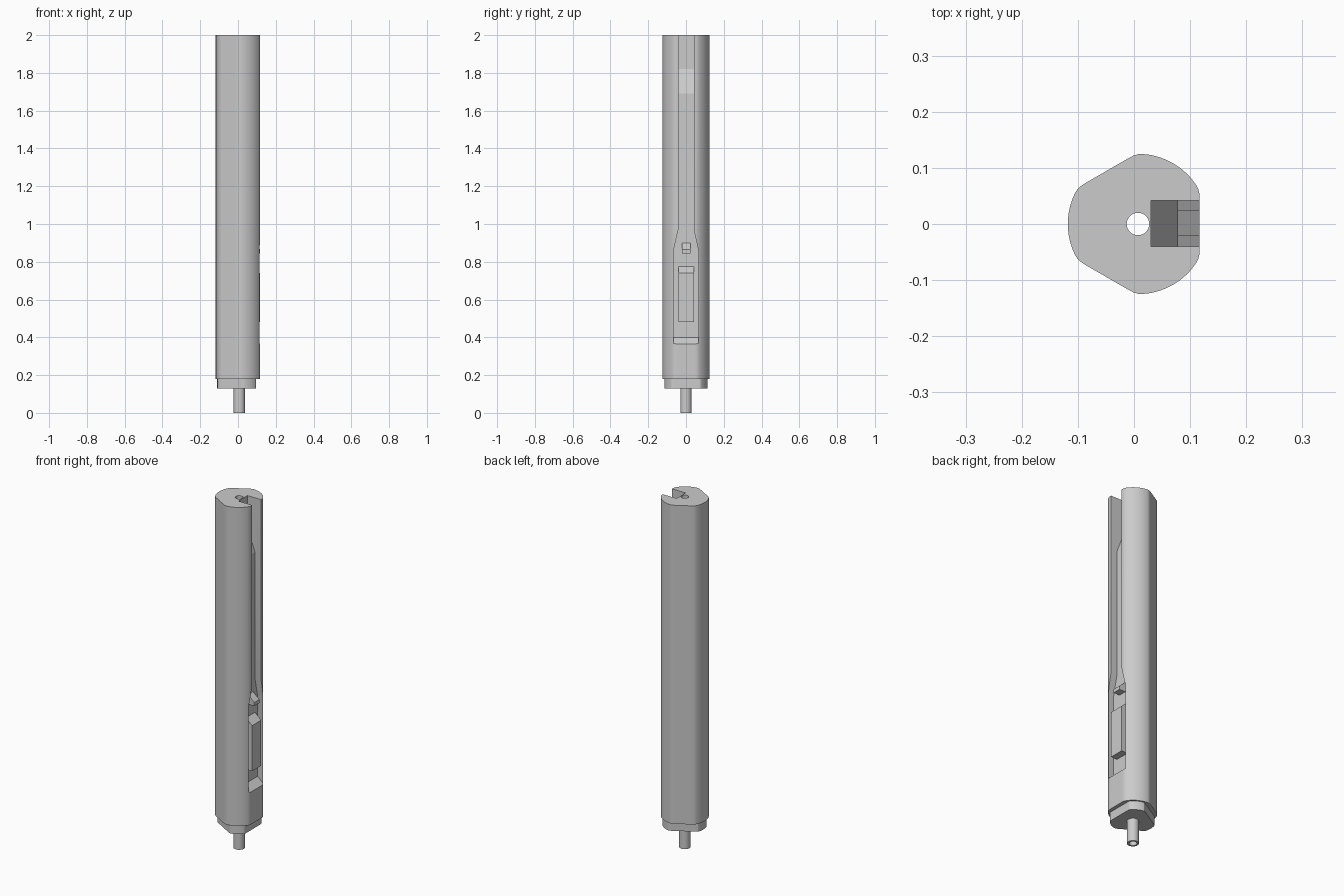
import bpy, bmesh, math
from mathutils import Vector

if "Cube" in bpy.data.objects:
    bpy.data.objects.remove(bpy.data.objects["Cube"], do_unlink=True)

AXIS = 0.007      # x of the bore
FLAT = 0.117      # x of the outer flat
FLOOR = 0.078     # x of the shallow slot floor

grey = bpy.data.materials.new("plain_grey")
grey.use_nodes = True
colour = (0.6, 0.6, 0.6, 1)
grey.diffuse_color = colour
grey.node_tree.nodes["Principled BSDF"].inputs["Base Color"].default_value = colour


def prism(name, points, offset):
    """Extrude a flat ring of 3D points along an offset."""
    bm = bmesh.new()
    face = bm.faces.new([bm.verts.new(p) for p in points])
    moved = bmesh.ops.extrude_face_region(bm, geom=[face])["geom"]
    bmesh.ops.translate(bm, vec=Vector(offset),
                        verts=[v for v in moved if isinstance(v, bmesh.types.BMVert)])
    bmesh.ops.recalc_face_normals(bm, faces=bm.faces)
    mesh = bpy.data.meshes.new(name)
    bm.to_mesh(mesh)
    bm.free()
    mesh.materials.append(grey)
    obj = bpy.data.objects.new(name, mesh)
    bpy.context.collection.objects.link(obj)
    return obj


def side_prism(name, xz, half, mid=0.001):
    """Prism from a side profile in x and z, running across y."""
    return prism(name, [(x, mid - half, z) for x, z in xz], (0, 2 * half, 0))


def lobed(name, radius, flat, low, high):
    """Round bar with three softly blended flats."""
    ring, power = [], 60
    for i in range(96):
        a = math.tau * i / 96
        from_flat = (a + math.pi / 3) % (math.tau / 3) - math.pi / 3
        plane = flat / math.cos(from_flat)
        r = (radius ** -power + plane ** -power) ** (-1 / power)
        ring.append((AXIS + r * math.cos(a), r * math.sin(a), low))
    return prism(name, ring, (0, 0, high - low))


def rod(name, radius, low, high):
    ring = [(AXIS + radius * math.cos(math.tau * i / 32),
             radius * math.sin(math.tau * i / 32), low) for i in range(32)]
    return prism(name, ring, (0, 0, high - low))


def activate(obj):
    bpy.ops.object.select_all(action='DESELECT')
    bpy.context.view_layer.objects.active = obj
    obj.select_set(True)


def cut(obj, cutter):
    activate(obj)
    mod = obj.modifiers.new("cut", 'BOOLEAN')
    mod.operation, mod.solver, mod.object = 'DIFFERENCE', 'EXACT', cutter
    bpy.ops.object.modifier_apply(modifier=mod.name)


# Main bar, lower collar and hollow stem
body = lobed("body", 0.125, 0.11, 0.18, 2)
collar = lobed("collar", 0.117, 0.089, 0.13, 0.18)
stem = rod("stem", 0.03, 0, 0.13)

# Cutters: bore, rail slot with a deep top, flared pocket, sloped pocket end
bore = rod("bore_cutter", 0.02, -0.1, 2.1)
rail = side_prism("rail_cutter", [(0.03, 2.1), (0.03, 1.82), (FLOOR, 1.69),
                                  (FLOOR, 0.7), (0.2, 0.7), (0.2, 2.1)], 0.041)
flare = [(0.066, 0.4), (0.066, 0.86), (0.034, 1.0)]
outline = flare + [(-y, z) for y, z in reversed(flare)]
pocket = prism("pocket_cutter", [(FLOOR, y, z) for y, z in outline], (0.1, 0, 0))
ledge = side_prism("ledge_cutter", [(FLOOR, 0.45), (FLOOR, 0.4), (FLAT, 0.365),
                                    (0.156, 0.33), (0.156, 0.45)], 0.066, 0)
for cutter in (bore, rail, pocket, ledge):
    cut(body, cutter)
for part in (collar, stem):
    cut(part, bore)
for cutter in (bore, rail, pocket, ledge):
    bpy.data.objects.remove(cutter, do_unlink=True)

# Raised latch block and small catch inside the pocket, both with sloped tops
back = FLOOR - 0.008
latch = side_prism("latch_block", [(back, 0.48), (FLAT, 0.48), (FLAT, 0.74),
                                   (FLOOR, 0.775), (back, 0.775)], 0.041)
catch = side_prism("catch", [(back, 0.845), (FLAT, 0.845), (FLAT, 0.865),
                             (FLOOR, 0.9), (back, 0.9)], 0.023, 0.002)

for part in (body, collar, stem):
    activate(part)
    bpy.ops.object.shade_smooth_by_angle(angle=math.radians(20))
